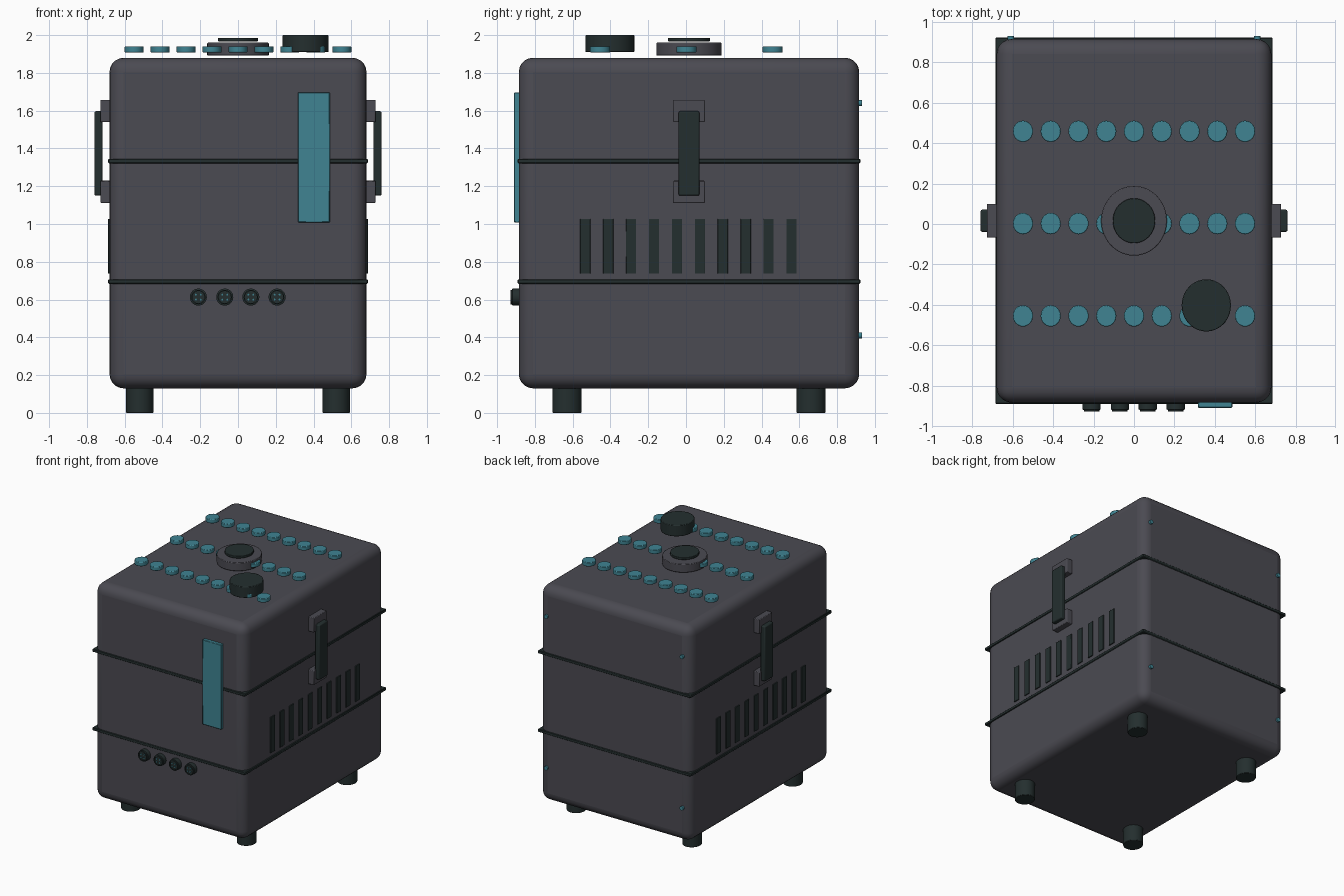
import bpy, bmesh, math
from mathutils import Matrix, Vector

cube = bpy.data.objects.get("Cube")
if cube:
    bpy.data.objects.remove(cube, do_unlink=True)


def material(name, rgb):
    m = bpy.data.materials.new(name)
    m.use_nodes = True
    m.diffuse_color = (*rgb, 1)
    bsdf = next(n for n in m.node_tree.nodes if n.type == 'BSDF_PRINCIPLED')
    bsdf.inputs["Base Color"].default_value = (*rgb, 1)
    bsdf.inputs["Roughness"].default_value = 0.6
    return m


GREY = material("case grey", (0.070, 0.069, 0.084))
DARK = material("dark rubber", (0.0175, 0.028, 0.028))
TEAL = material("teal", (0.050, 0.230, 0.290))


def finish(bm, name, mat, bevel=0.0, segments=2):
    """Turn a bmesh into a named object with rounded edges and smooth shading."""
    bmesh.ops.recalc_face_normals(bm, faces=bm.faces)
    mesh = bpy.data.meshes.new(name)
    bm.to_mesh(mesh)
    bm.free()
    mesh.materials.append(mat)
    obj = bpy.data.objects.new(name, mesh)
    bpy.context.collection.objects.link(obj)
    if bevel:
        mod = obj.modifiers.new("rounded edges", 'BEVEL')
        mod.width, mod.segments, mod.limit_method = bevel, segments, 'ANGLE'
    bpy.ops.object.select_all(action='DESELECT')
    bpy.context.view_layer.objects.active = obj
    obj.select_set(True)
    bpy.ops.object.shade_smooth_by_angle(angle=math.radians(35))
    return obj


def box(name, lo, hi, mat, bevel=0.0, segments=2):
    lo, hi = Vector(lo), Vector(hi)
    bm = bmesh.new()
    bmesh.ops.create_cube(bm, size=1, matrix=Matrix.Translation((lo + hi) / 2)
                          @ Matrix.Diagonal((*(hi - lo), 1)))
    return finish(bm, name, mat, bevel, segments)


def lathe(name, profile, loc, mat, ry=1.0, axis='Z', sides=32, bevel=0.0):
    """Revolve (radius, height) points; ry stretches the disc along y."""
    bm = bmesh.new()
    rings = []
    for r, h in profile:
        rings.append([bm.verts.new((r * math.cos(a), r * math.sin(a) * ry, h))
                      for a in (2 * math.pi * i / sides for i in range(sides))])
    for a, b in zip(rings, rings[1:]):
        for i in range(sides):
            j = (i + 1) % sides
            bm.faces.new((a[i], a[j], b[j], b[i]))
    bm.faces.new(rings[0])
    bm.faces.new(rings[-1])
    # Height runs up for Z, forwards for -Y, backwards for +Y
    turn = {'Z': 0, '-Y': math.pi / 2, '+Y': -math.pi / 2}[axis]
    bm.transform(Matrix.Translation(loc) @ Matrix.Rotation(turn, 4, 'X'))
    return finish(bm, name, mat, bevel)


FRONT, BACK, MID = -0.885, 0.917, 0.016

# Case and the two dark seams around it
box("case", (-0.68, FRONT, 0.13), (0.68, BACK, 1.88), GREY, 0.075, 5)
for name, z in (("lower_seam", 0.695), ("upper_seam", 1.333)):
    box(name, (-0.687, FRONT - 0.006, z - 0.012), (0.687, BACK + 0.006, z + 0.012),
        DARK, 0.004, 1)

# Feet
for sx in (-1, 1):
    for sy in (-1, 1):
        lathe("foot", [(0.072, 0), (0.072, 0.15)], (0.52 * sx, MID + 0.646 * sy, 0),
              DARK, 1.06, bevel=0.004)

# Three rows of nine round buttons on the top
for y in (-0.455, 0.002, 0.459):
    for i in range(9):
        lathe("button", [(0.05, 0), (0.05, 0.033)], (-0.55 + 0.1375 * i, y, 1.908),
              TEAL, 1.06, sides=24, bevel=0.004)

# Central dial with its cap, and the large knob
lathe("dial_base", [(0.163, 0), (0.163, 0.068)], (0, MID, 1.892), GREY, 1.06,
      sides=48, bevel=0.004)
lathe("dial_cap", [(0.105, 0), (0.105, 0.019)], (0, MID, 1.967), DARK, 1.06,
      sides=40, bevel=0.003)
lathe("knob", [(0.122, 0), (0.122, 0.09)], (0.358, -0.403, 1.91), DARK, 1.06,
      sides=40, bevel=0.004)

# Display strip on the front
box("display", (0.317, FRONT - 0.026, 1.008), (0.487, FRONT + 0.01, 1.697), TEAL, 0.004, 1)

# Round sockets with four pins each
for x in (-0.21, -0.07, 0.068, 0.207):
    lathe("socket", [(0.045, -0.01), (0.045, 0.034), (0.038, 0.036), (0.038, 0.044),
                     (0.032, 0.044), (0.032, 0.036)],
          (x, FRONT, 0.613), DARK, axis='-Y')
    for dx in (-0.013, 0.013):
        for dz in (-0.013, 0.013):
            lathe("socket_pin", [(0.005, 0.03), (0.005, 0.043)],
                  (x + dx, FRONT, 0.613 + dz), TEAL, axis='-Y', sides=10)


# Side vents and handles, the same on both sides
def side_box(name, s, x0, x1, y, half, z0, z1, mat, bevel):
    box(name, (min(s * x0, s * x1), y - half, z0), (max(s * x0, s * x1), y + half, z1),
        mat, bevel)


for s, side in ((1, "left"), (-1, "right")):
    for i in range(10):
        side_box(side + "_vent", s, 0.67, 0.687, -0.533 + 0.1213 * i, 0.027,
                 0.737, 1.027, DARK, 0.002)
    for z in (1.17, 1.598):
        side_box(side + "_handle_mount", s, 0.67, 0.728, MID, 0.084, z - 0.059, z + 0.059,
                 GREY, 0.005)
    side_box(side + "_handle_grip", s, 0.717, 0.76, MID, 0.055, 1.15, 1.597, DARK, 0.008)

# Screws on the back
for x in (-0.61, 0.61):
    for z in (0.41, 1.64):
        lathe("back_screw", [(0.016, -0.01), (0.016, 0.014)], (x, BACK, z), TEAL,
              axis='+Y', sides=16)
